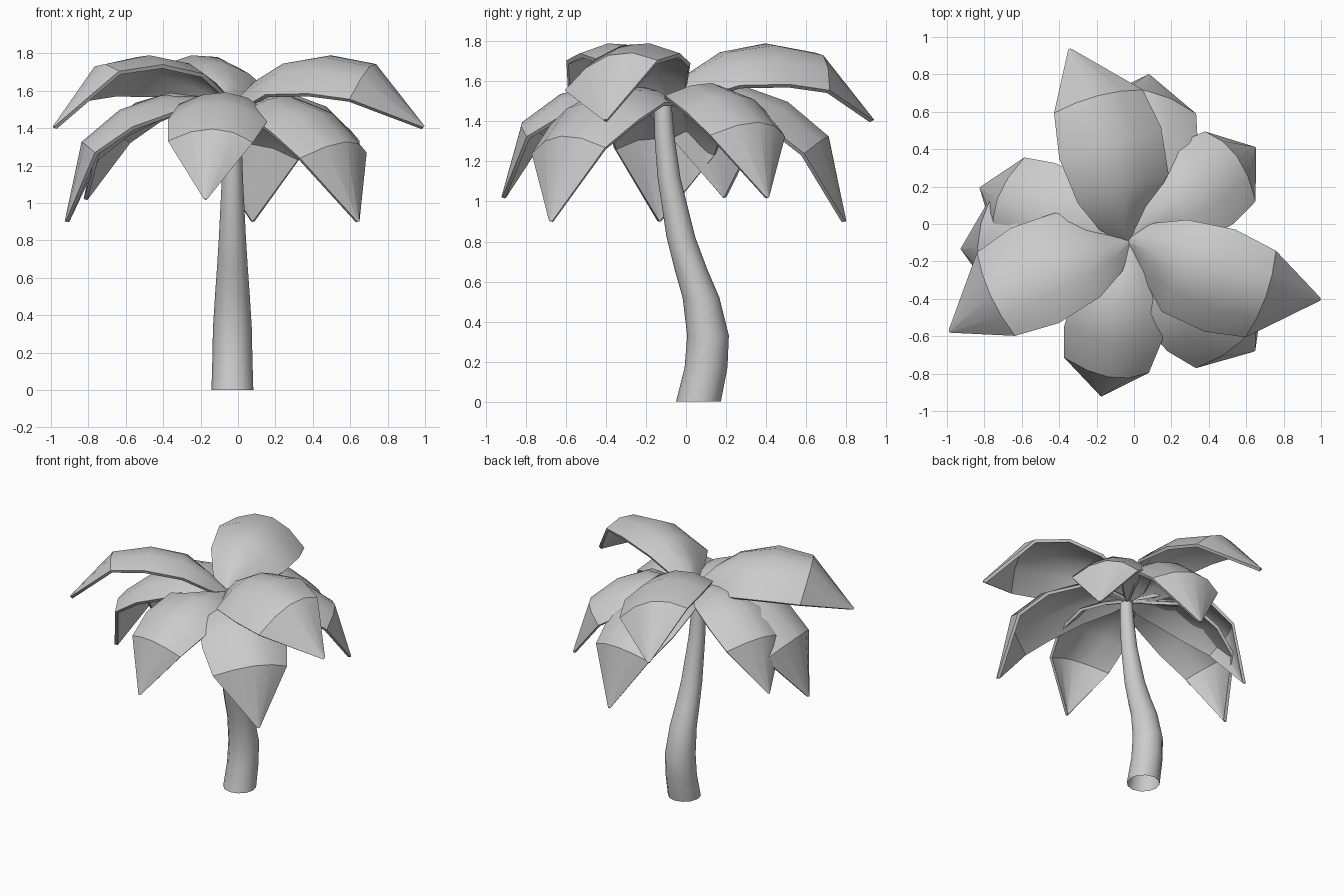
import bpy, bmesh
from math import radians, cos, sin, pi
from mathutils import Vector, Matrix

if "Cube" in bpy.data.objects:
    bpy.data.objects.remove(bpy.data.objects["Cube"])

HUB = Vector((-0.03, -0.09, 1.5))


def grid_mesh(name, rows, closed=False):
    """Skin a list of equal-length point rows with quads."""
    bm = bmesh.new()
    vs = [[bm.verts.new(p) for p in r] for r in rows]
    n = len(rows[0])
    for a, b in zip(vs, vs[1:]):
        for j in range(n if closed else n - 1):
            k = (j + 1) % n
            if closed:
                bm.faces.new((a[j], a[k], b[k], b[j]))
            else:
                bm.faces.new((a[j], a[k], b[k], b[j]))
    me = bpy.data.meshes.new(name)
    bm.to_mesh(me)
    bm.free()
    ob = bpy.data.objects.new(name, me)
    bpy.context.collection.objects.link(ob)
    return ob


def activate(ob):
    bpy.ops.object.select_all(action='DESELECT')
    ob.select_set(True)
    bpy.context.view_layer.objects.active = ob


# trunk: bent, tapering tube (y centre, z, radius)
path = [(0.062, 0.0, 0.112), (0.10, 0.17, 0.107), (0.11, 0.33, 0.104),
        (0.075, 0.52, 0.092), (0.025, 0.66, 0.082), (-0.025, 0.82, 0.072),
        (-0.085, 1.12, 0.057), (-0.107, 1.32, 0.05), (-0.116, 1.48, 0.044)]
SIDES = 12
rings = [[Vector((-0.03 + r * cos(2 * pi * k / SIDES), y + r * sin(2 * pi * k / SIDES), z))
          for k in range(SIDES)] for y, z, r in path]
trunk = grid_mesh("trunk", rings, closed=True)
activate(trunk)
bpy.ops.object.shade_smooth_by_angle(angle=radians(40))

# leaf: left edge, midrib and right edge stations, relative to the hub
stations = [
    ((0.00, 0.03, 0.00), (0.00, 0.00, 0.03), (0.00, -0.03, -0.01)),
    ((0.10, 0.13, 0.08), (0.13, -0.02, 0.15), (0.10, -0.13, 0.01)),
    ((0.27, 0.20, 0.19), (0.30, -0.06, 0.245), (0.28, -0.31, 0.08)),
    ((0.53, 0.225, 0.24), (0.53, -0.08, 0.28), (0.53, -0.345, 0.085)),
    ((0.77, 0.18, 0.205), (0.79, -0.07, 0.23), (0.75, -0.31, 0.055)),
    ((1.07, 0.01, -0.09), (1.075, 0.0, -0.09), (1.07, -0.01, -0.095)),
]


def arch(l, m, r, n=4):
    """Quadratic arc passing through left, middle and right points."""
    l, m, r = Vector(l), Vector(m), Vector(r)
    c = 2 * m - (l + r) / 2
    return [l * (1 - t) ** 2 + c * 2 * t * (1 - t) + r * t * t
            for t in (k / n for k in range(n + 1))]


# columns run right to left so the faces point up
rows = [arch(*s)[::-1] for s in stations]
leaf = grid_mesh("leaf", rows)
leaf.data.update()
if sum(p.normal.z for p in leaf.data.polygons) < 0:
    leaf.data.flip_normals()
mod = leaf.modifiers.new("thickness", 'SOLIDIFY')
mod.thickness = 0.022
mod.offset = -1
activate(leaf)
bpy.ops.object.modifier_apply(modifier=mod.name)
bpy.ops.object.shade_smooth_by_angle(angle=radians(35))

# crown: the same three-leaf whorl in three layers (name, turn, pitch, roll, scale)
layers = [("upper_leaf", 0, 0, 0, 1.0),
          ("middle_leaf", 55, 25, -17, 0.9),
          ("lower_leaf", -22.8, 29, -12, 1.0)]
for name, turn, pitch, roll, scale in layers:
    for i, ang in enumerate((-17, 107, 206.8)):
        ob = bpy.data.objects.new(f"{name}_{i + 1}", leaf.data)
        bpy.context.collection.objects.link(ob)
        ob.matrix_world = (Matrix.Translation(HUB)
                           @ Matrix.Rotation(radians(ang + turn), 4, 'Z')
                           @ Matrix.Rotation(radians(pitch), 4, 'Y')
                           @ Matrix.Rotation(radians(roll), 4, 'X')
                           @ Matrix.Scale(scale, 4))
bpy.data.objects.remove(leaf)
